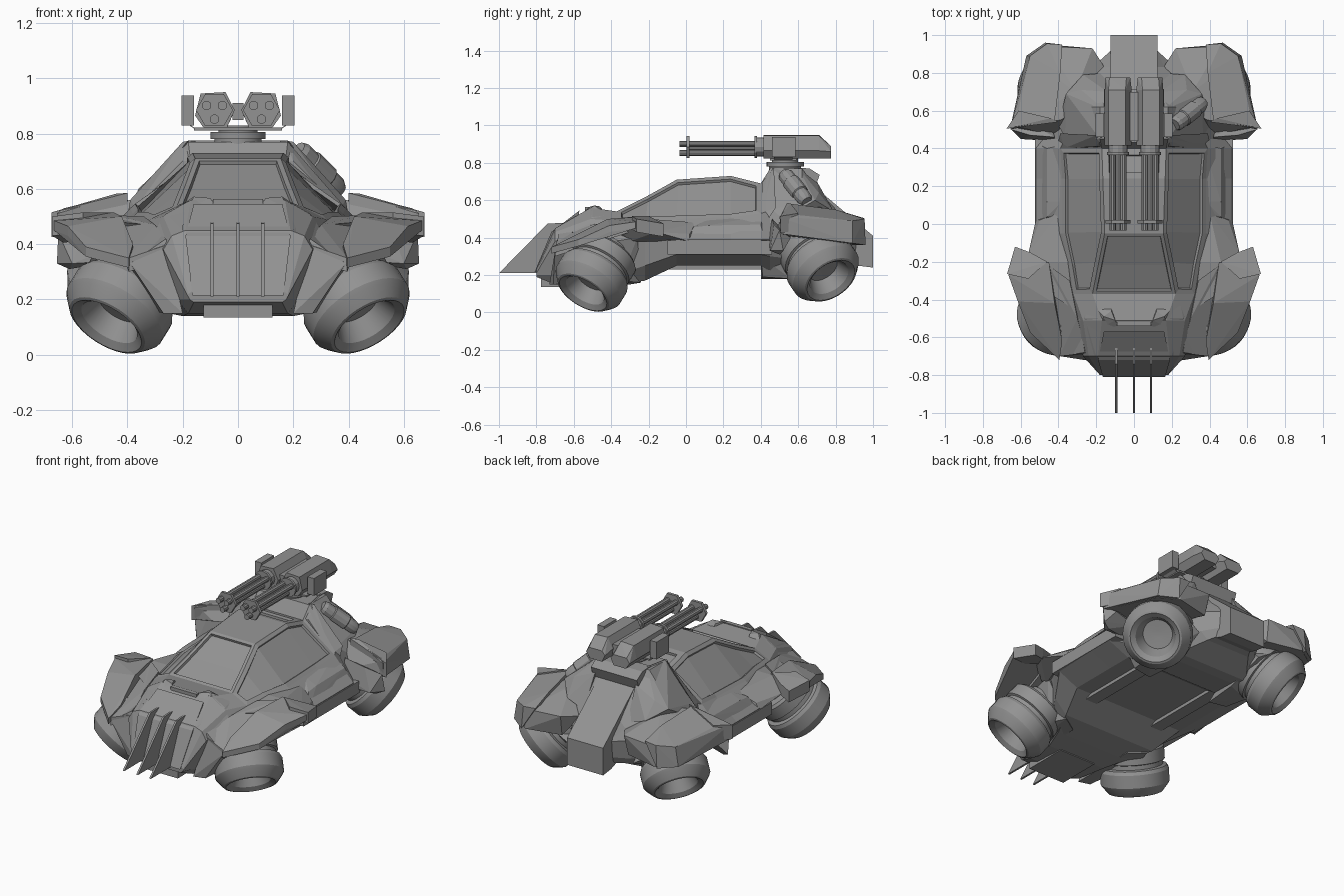
import bpy, bmesh, math
from mathutils import Vector, Matrix

grey = bpy.data.materials.new("gunmetal grey")
grey.diffuse_color = (0.29, 0.29, 0.29, 1)


def finish(name, bm, smooth=False):
    bmesh.ops.recalc_face_normals(bm, faces=bm.faces)
    me = bpy.data.meshes.new(name)
    bm.to_mesh(me)
    bm.free()
    me.materials.append(grey)
    ob = bpy.data.objects.new(name, me)
    bpy.context.collection.objects.link(ob)
    if smooth:
        bpy.context.view_layer.objects.active = ob
        ob.select_set(True)
        bpy.ops.object.shade_smooth_by_angle(angle=math.radians(25))
        ob.select_set(False)
    return ob


def hull(name, pts, mirror=True):
    """Faceted armour block around a few corners, optionally on both sides."""
    bm = bmesh.new()
    for s in ((1, -1) if mirror else (1,)):
        vs = [bm.verts.new((s * x, y, z)) for x, y, z in pts]
        r = bmesh.ops.convex_hull(bm, input=vs)
        bmesh.ops.delete(bm, geom=[g for g in r["geom_interior"] if isinstance(g, bmesh.types.BMVert)], context="VERTS")
    bmesh.ops.dissolve_limit(bm, angle_limit=0.03, verts=bm.verts, edges=bm.edges)
    return finish(name, bm)


def slab(name, pts, drop):
    """Armour plate: top corners plus the same corners lowered."""
    return hull(name, pts + [(x, y, z - drop) for x, y, z in pts])


def box(name, x, y, z, mirror=True):
    return hull(name, [(a, b, c) for a in x for b in y for c in z], mirror)


def prism(name, prof, x0, x1, mirror=False):
    """Side profile (y, z) extruded across x."""
    return hull(name, [(x, y, z) for x in (x0, x1) for y, z in prof], mirror)


def lathe(name, prof, origin, axis, seg=32, mirror=False):
    """Profile (radius, distance along axis) turned about an axis."""
    bm = bmesh.new()
    for s in ((1, -1) if mirror else (1,)):
        a = Vector((s * axis[0], axis[1], axis[2])).normalized()
        m = Matrix.Translation((s * origin[0], origin[1], origin[2])) @ a.to_track_quat("Z", "Y").to_matrix().to_4x4()
        rings = []
        for r, t in prof:
            rings.append([bm.verts.new(m @ Vector((r * math.cos(k * math.tau / seg), r * math.sin(k * math.tau / seg), t)))
                          for k in range(seg)])
        for p, q in zip(rings, rings[1:]):
            for k in range(seg):
                n = (k + 1) % seg
                bm.faces.new((p[k], p[n], q[n], q[k]))
        bm.faces.new(rings[0])
        bm.faces.new(rings[-1])
    return finish(name, bm, True)


# hull: cross-sections along the car (floor, skirt, sill, belt, roof edge)
secs = [
    (-.80, (.16, .19), (.175, .2), (.18, .21), (.18, .22), (.165, .23)),
    (-.70, (.18, .15), (.22, .2), (.27, .38), (.24, .43), (.19, .45)),
    (-.51, (.20, .14), (.25, .2), (.31, .43), (.27, .50), (.17, .56)),
    (-.37, (.25, .15), (.30, .2), (.36, .43), (.32, .49), (.22, .54)),
    (-.22, (.32, .17), (.40, .25), (.42, .42), (.345, .50), (.19, .615)),
    (-.05, (.38, .25), (.51, .31), (.52, .39), (.38, .50), (.155, .71)),
    (.24, (.38, .25), (.52, .31), (.52, .39), (.38, .51), (.165, .73)),
    (.40, (.38, .25), (.52, .31), (.52, .39), (.39, .53), (.17, .69)),
    (.45, (.36, .22), (.46, .30), (.48, .39), (.365, .545), (.18, .77)),
    (.62, (.28, .20), (.36, .28), (.40, .42), (.35, .56), (.18, .77)),
    (.69, (.25, .20), (.32, .28), (.36, .42), (.31, .57), (.14, .67)),
    (.83, (.15, .26), (.20, .30), (.22, .42), (.16, .48), (.12, .52)),
    (.92, (.10, .28), (.11, .32), (.12, .42), (.12, .43), (.11, .45)),
]
bm = bmesh.new()
rings = []
for y, *pts in secs:
    ring = pts + [(-x, z) for x, z in reversed(pts)]
    rings.append([bm.verts.new((x, y, z)) for x, z in ring])
strips = [[bm.faces.new((p[k], p[(k + 1) % 10], q[(k + 1) % 10], q[k])) for k in range(10)]
          for p, q in zip(rings, rings[1:])]
bm.faces.new(rings[0])
bm.faces.new(rings[-1])
bmesh.ops.recalc_face_normals(bm, faces=bm.faces)
# sunken windscreen, roof hatch and side windows
for rows, cols, width in (((3, 4), (4,), .018), ((6,), (4,), .035),
                          ((3, 4, 5, 6), (3,), .025), ((3, 4, 5, 6), (5,), .025)):
    fs = [strips[r][c] for r in rows for c in cols]
    bmesh.ops.inset_region(bm, faces=fs, thickness=width, depth=0, use_even_offset=True)
    bmesh.ops.inset_region(bm, faces=fs, thickness=.004, depth=-.014)
finish("body_hull", bm)

# nose details
box("front_bumper", (-.125, .125), (-.775, -.5), (.135, .19), False)
hull("nose_plate", [(.165, -.81, .215), (-.165, -.81, .215), (.19, -.72, .43), (-.19, -.72, .43),
                    (.16, -.57, .545), (-.16, -.57, .545), (.14, -.6, .3), (-.14, -.6, .3)], False)
for i, x in enumerate((-.094, 0, .09)):
    prism("nose_blade_%d" % i, [(-1, .21), (-.74, .475), (-.64, .48), (-.78, .21)], x - .006, x + .006)
hull("hood_lug", [(.085, -.54, .545), (.18, -.55, .53), (.2, -.45, .545), (.12, -.45, .555),
                  (.1, -.51, .567), (.16, -.49, .572), (.12, -.46, .567)])
box("hood_notch_bar", (-.09, .09), (-.54, -.515), (.53, .563), False)
hull("hood_flank", [(.2, -.7, .45), (.25, -.68, .42), (.31, -.52, .44), (.26, -.5, .51), (.19, -.5, .55),
                    (.24, -.38, .525), (.33, -.37, .45)])

# front wheel housings and fenders
hull("front_wheel_housing", [(.2, -.73, .15), (.27, -.71, .15), (.39, -.7, .33), (.26, -.68, .42), (.3, -.24, .16),
                             (.34, -.35, .17), (.42, -.26, .40), (.32, -.3, .48), (.2, -.3, .15)])
slab("front_fender_plate", [(.45, -.20, .515), (.665, -.27, .485), (.615, -.41, .465), (.55, -.575, .39),
                            (.395, -.72, .35), (.38, -.62, .40), (.42, -.42, .50)], .035)
slab("front_fender_inner", [(.45, -.22, .505), (.395, -.70, .35), (.25, -.685, .40), (.30, -.50, .47), (.34, -.30, .50)], .05)
slab("front_fender_tip", [(.672, -.265, .50), (.63, -.12, .475), (.55, -.15, .49), (.46, -.20, .515), (.56, -.29, .515)], .07)
hull("fender_bridge", [(.32, -.45, .47), (.43, -.38, .48), (.46, -.2, .50), (.50, .02, .42), (.52, .02, .38),
                       (.40, .06, .48), (.34, -.2, .50), (.40, -.3, .38), (.56, -.16, .43)])

# sills and underside
box("side_skirt", (.44, .525), (-.1, .46), (.31, .385))
hull("sill_step", [(.38, .04, .47), (.46, .04, .455), (.50, .0, .39), (.50, .42, .39), (.46, .40, .47),
                   (.37, .42, .52), (.38, .12, .50), (.46, .12, .465)])
box("floor_rail", (.2, .28), (-.3, .45), (.23, .26))

# rear wheel housings and fenders
hull("rear_wheel_housing", [(.22, .40, .18), (.34, .41, .19), (.40, .40, .30), (.42, .55, .40), (.36, .56, .18),
                            (.2, .62, .18), (.22, .84, .28), (.38, .85, .38), (.22, .7, .42), (.38, .7, .48)])
hull("rear_fender", [(.39, .55, .56), (.30, .60, .57), (.31, .70, .57), (.63, .52, .51), (.64, .51, .42), (.55, .88, .47),
                     (.56, .87, .37), (.45, .94, .48), (.45, .95, .36), (.22, .93, .49), (.23, .90, .36),
                     (.15, .82, .47), (.32, .55, .40), (.40, .46, .42)])
hull("rear_fender_plate", [(.42, .55, .582), (.63, .515, .53), (.655, .50, .51), (.655, .51, .42), (.55, .89, .49),
                           (.57, .89, .37), (.46, .955, .50), (.47, .96, .36), (.38, .95, .505), (.39, .80, .55),
                           (.42, .55, .50), (.5, .62, .40)])
slab("rear_fender_lip", [(.44, .56, .583), (.61, .60, .53), (.675, .505, .515), (.40, .54, .585)], .09)
hull("rear_fender_tip", [(.65, .50, .44), (.655, .52, .33), (.61, .50, .31), (.60, .45, .33), (.42, .44, .40),
                         (.44, .44, .34), (.55, .47, .47), (.42, .46, .50), (.60, .56, .40), (.44, .53, .38)])

# engine shoulders, rear overhang and tail tank
hull("rear_shoulder", [(.18, .45, .775), (.20, .47, .72), (.365, .46, .55), (.40, .52, .50), (.36, .69, .60), (.28, .71, .64),
                       (.14, .70, .70), (.15, .6, .775), (.27, .79, .54), (.15, .80, .50)])
prism("rear_overhang", [(.58, .775), (.66, .77), (.715, .735), (.69, .67), (.58, .67)], -.16, .16)
hull("shoulder_ridge", [(.17, .41, .70), (.20, .41, .70), (.37, .40, .53), (.40, .44, .50), (.39, .48, .56),
                        (.20, .47, .77), (.17, .46, .775)])
prism("tail_tank", [(.60, .67), (.69, .67), (1, .41), (1, .24), (.92, .25), (.66, .34)], -.125, .125)
lathe("side_canister", [(.032, -.02), (.042, 0), (.042, .05), (.048, .055), (.048, .15), (.042, .155), (.042, .2), (.03, .225)],
      (.228, .535, .73), (.15, .12, -.15), 12)

# wheels: bevelled tyre, deep dish, inner drum
tyre = [(.02, -.10), (.085, -.095), (.115, -.02), (.143, 0), (.155, -.004), (.188, -.045), (.197, -.06), (.197, -.135),
        (.187, -.155), (.165, -.16), (.165, -.185), (.178, -.19), (.178, -.265), (.165, -.28), (.12, -.285), (.1, -.33), (.02, -.33)]
lathe("front_wheels", tyre, (.475, -.55, .103), (.47, -.46, -.75), mirror=True)
lathe("rear_wheels", tyre, (.495, .775, .172), (.6, .45, -.66), mirror=True)

# turret mount
lathe("turret_ring", [(.085, .755), (.085, .78), (.1, .78), (.1, .805), (.07, .805), (.07, .83)], (0, .53, 0), (0, 0, 1), 24)
box("turret_tray", (-.16, .16), (.45, .59), (.812, .822), False)
hull("tray_arm", [(.15, .47, .812), (.16, .47, .822), (.205, .47, .85), (.195, .47, .85),
                  (.15, .57, .812), (.16, .57, .822), (.205, .57, .85), (.195, .57, .85)])
box("ammo_box", (.16, .205), (.46, .585), (.83, .938))
box("gun_link", (-.02, .02), (.44, .7), (.85, .91), False)

# twin rotary guns
hx = [(.012, .885), (.04, .822), (.125, .822), (.155, .865), (.135, .945), (.045, .95)]
hull("gun_housing", [(x, .415, z) for x, z in hx] + [(x, .71, z) for x, z in hx]
     + [(x, .775, z) for x, z in ((.02, .865), (.04, .823), (.125, .823), (.15, .86), (.13, .89), (.04, .89))])
lathe("gun_collar", [(.05, -.07), (.05, .05), (.058, .05), (.058, .065), (.04, .065)], (.085, .43, .885), (0, -1, 0), 12, True)
lathe("muzzle_clamp", [(.045, 0), (.067, 0), (.067, .018), (.045, .018)], (.085, .02, .885), (0, -1, 0), 6, True)
lathe("barrel_spindle", [(.018, 0), (.018, .37)], (.085, .38, .885), (0, -1, 0), 8, True)
for i in range(3):
    a = math.radians(30 + 120 * i)
    lathe("gun_barrel_%d" % i, [(.017, 0), (.017, .42)], (.085 + .033 * math.cos(a), .385, .885 + .033 * math.sin(a)),
          (0, -1, 0), 10, True)
